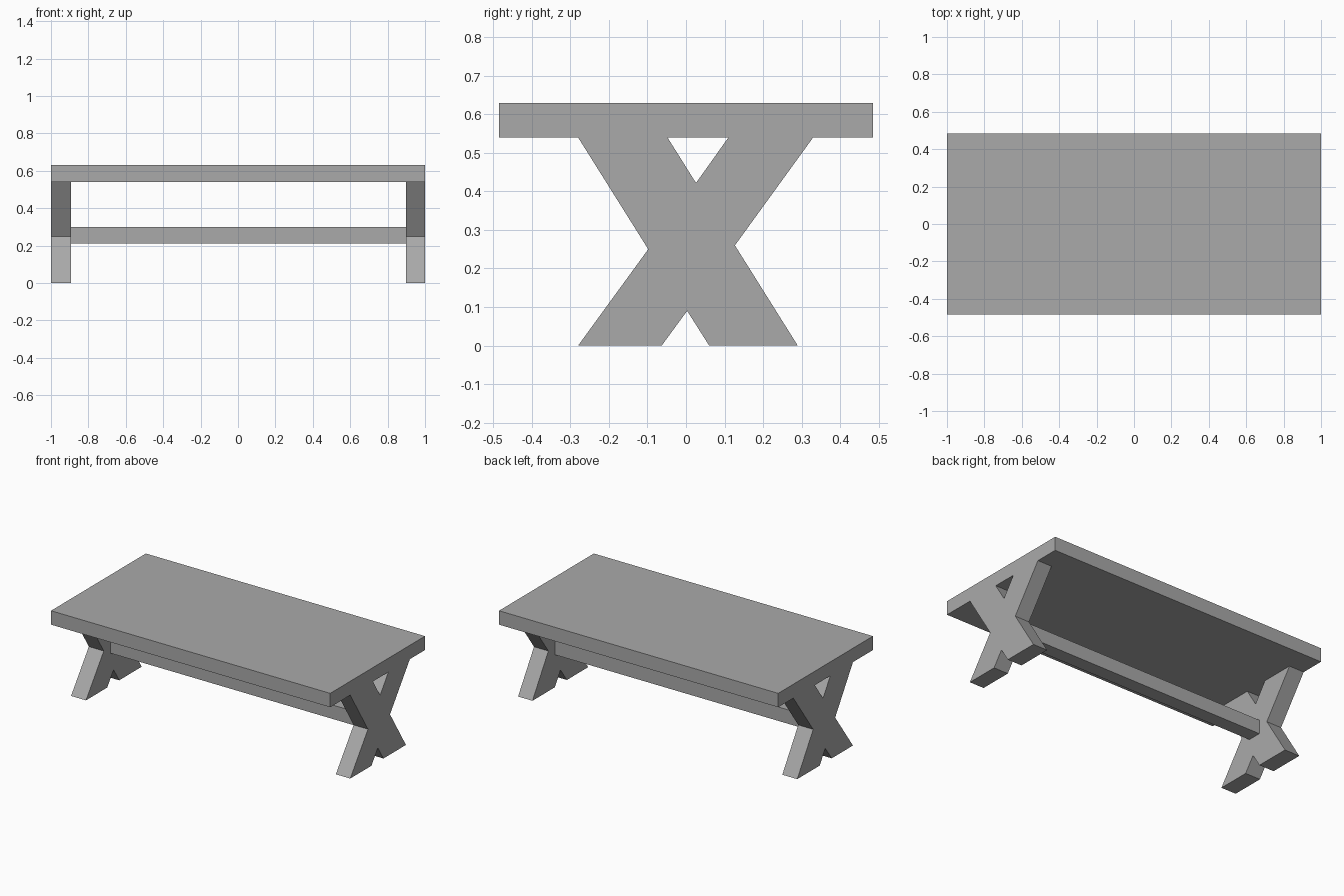
import bpy
import bmesh

cube = bpy.data.objects.get("Cube")
if cube:
    bpy.data.objects.remove(cube, do_unlink=True)

# One plain grey for the whole table
grey = bpy.data.materials.new("plain grey")
grey.use_nodes = True
colour = (0.4, 0.4, 0.4, 1)
grey.diffuse_color = colour
grey.node_tree.nodes["Principled BSDF"].inputs["Base Color"].default_value = colour


def extrude_along_x(name, outline, x0, x1):
    """Solid with a (y, z) outline, running from x0 to x1."""
    bm = bmesh.new()
    face = bm.faces.new([bm.verts.new((x0, y, z)) for y, z in outline])
    grown = bmesh.ops.extrude_face_region(bm, geom=[face])["geom"]
    moved = [v for v in grown if isinstance(v, bmesh.types.BMVert)]
    bmesh.ops.translate(bm, verts=moved, vec=(x1 - x0, 0, 0))
    bmesh.ops.recalc_face_normals(bm, faces=bm.faces)
    mesh = bpy.data.meshes.new(name)
    bm.to_mesh(mesh)
    bm.free()
    mesh.materials.append(grey)
    obj = bpy.data.objects.new(name, mesh)
    bpy.context.collection.objects.link(obj)
    return obj


def rectangle(y0, y1, z0, z1):
    return [(y0, z0), (y1, z0), (y1, z1), (y0, z1)]


# Table top
extrude_along_x("table_top", rectangle(-0.485, 0.485, 0.54, 0.63), -1, 1)

# Crossed leg frames at both ends
cross = [(-0.28, 0), (-0.063, 0), (0.003, 0.09), (0.06, 0), (0.29, 0),
         (0.127, 0.26), (0.33, 0.54), (0.11, 0.54), (0.026, 0.422),
         (-0.048, 0.54), (-0.28, 0.54), (-0.098, 0.25)]
extrude_along_x("right_crossed_legs", cross, -1, -0.893)
extrude_along_x("left_crossed_legs", cross, 0.897, 1)

# Stretcher bar joining the two crossings
extrude_along_x("stretcher", rectangle(-0.03, 0.06, 0.21, 0.3), -0.893, 0.897)
